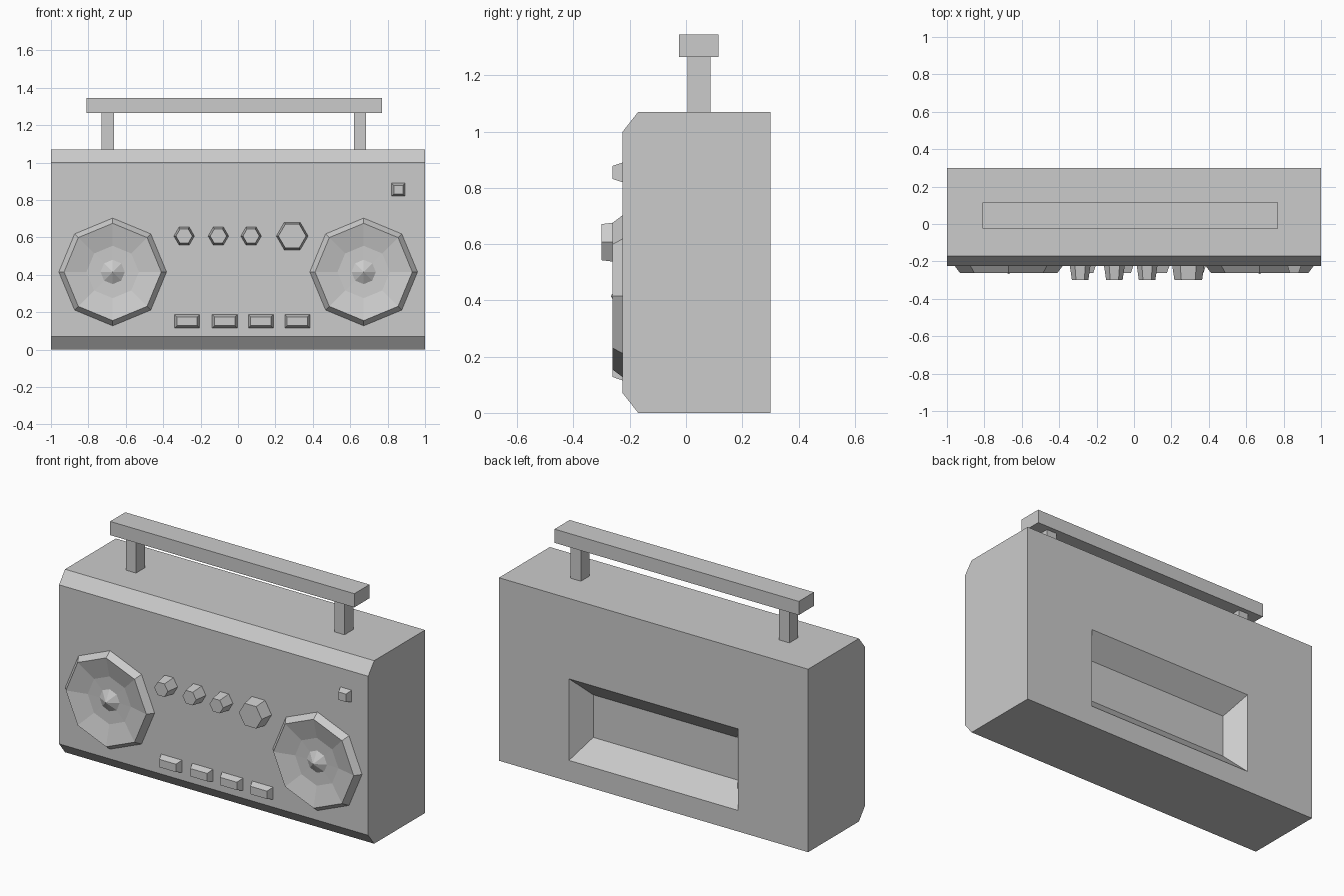
import bpy
import bmesh
import math

cube = bpy.data.objects.get("Cube")
if cube:
    bpy.data.objects.remove(cube, do_unlink=True)

GREY = 0.6
mat = bpy.data.materials.new("light grey")
mat.use_nodes = True
mat.diffuse_color = (GREY, GREY, GREY, 1)
mat.node_tree.nodes["Principled BSDF"].inputs["Base Color"].default_value = (GREY, GREY, GREY, 1)


def polygon(cx, cz, radius, y, sides):
    """Regular outline facing the front, with a corner on the x axis."""
    angles = [math.tau * i / sides for i in range(sides)]
    return [(cx + radius * math.cos(a), y, cz + radius * math.sin(a)) for a in angles]


def rect(x0, x1, z0, z1, y):
    return [(x0, y, z0), (x1, y, z0), (x1, y, z1), (x0, y, z1)]


def loft(name, outlines):
    """Skin a row of outlines and close both ends."""
    bm = bmesh.new()
    rings = [[bm.verts.new(p) for p in outline] for outline in outlines]
    n = len(rings[0])
    for a, b in zip(rings, rings[1:]):
        for i in range(n):
            j = (i + 1) % n
            bm.faces.new((a[i], a[j], b[j], b[i]))
    bm.faces.new(rings[0])
    bm.faces.new(rings[-1])
    bmesh.ops.remove_doubles(bm, verts=bm.verts[:], dist=0.0001)
    bmesh.ops.recalc_face_normals(bm, faces=bm.faces[:])
    mesh = bpy.data.meshes.new(name)
    bm.to_mesh(mesh)
    bm.free()
    mesh.materials.append(mat)
    obj = bpy.data.objects.new(name, mesh)
    bpy.context.collection.objects.link(obj)
    return obj


def box(name, x0, x1, y0, y1, z0, z1):
    return loft(name, [rect(x0, x1, z0, z1, y0), rect(x0, x1, z0, z1, y1)])


FRONT = -0.225
BACK = 0.3

# Case with chamfered front edges and a sloped recess in the back
loft("case", [
    rect(-1, 1, 0.07, 1.0, FRONT),
    rect(-1, 1, 0, 1.07, -0.17),
    rect(-1, 1, 0, 1.07, BACK),
    rect(-0.547, 0.547, 0.123, 0.6, BACK),
    rect(-0.467, 0.467, 0.237, 0.486, BACK - 0.11),
])

# Carrying handle
box("handle_bar", -0.81, 0.77, -0.025, 0.115, 1.265, 1.345)
for name, x in (("handle_post_right", -0.697), ("handle_post_left", 0.652)):
    box(name, x - 0.033, x + 0.033, 0.006, 0.087, 1.06, 1.27)

# Speakers: raised rim, shallow cone and pointed centre cap
speaker_profile = [(0.288, FRONT), (0.26, -0.262), (0.14, -0.232),
                   (0.065, -0.23), (0, -0.267)]
for name, x in (("speaker_right", -0.67), ("speaker_left", 0.672)):
    loft(name, [polygon(x, 0.415, r, y, 8) for r, y in speaker_profile])

# Tapered hexagonal knobs
for i, (x, r) in enumerate([(-0.288, 0.055), (-0.105, 0.055), (0.07, 0.055), (0.29, 0.085)]):
    loft(f"knob_{i + 1}", [polygon(x, 0.607, r, FRONT, 6),
                           polygon(x, 0.607, r - 0.011, -0.3, 6)])


def button(name, x, z, hx, hz, inset):
    loft(name, [rect(x - hx, x + hx, z - hz, z + hz, FRONT),
                rect(x - hx + inset, x + hx - inset, z - hz + inset, z + hz - inset, -0.262)])


# Row of keys and the power button
for i, x in enumerate((-0.272, -0.071, 0.122, 0.317)):
    button(f"key_{i + 1}", x, 0.151, 0.067, 0.036, 0.013)
button("power_button", 0.857, 0.855, 0.036, 0.035, 0.012)
